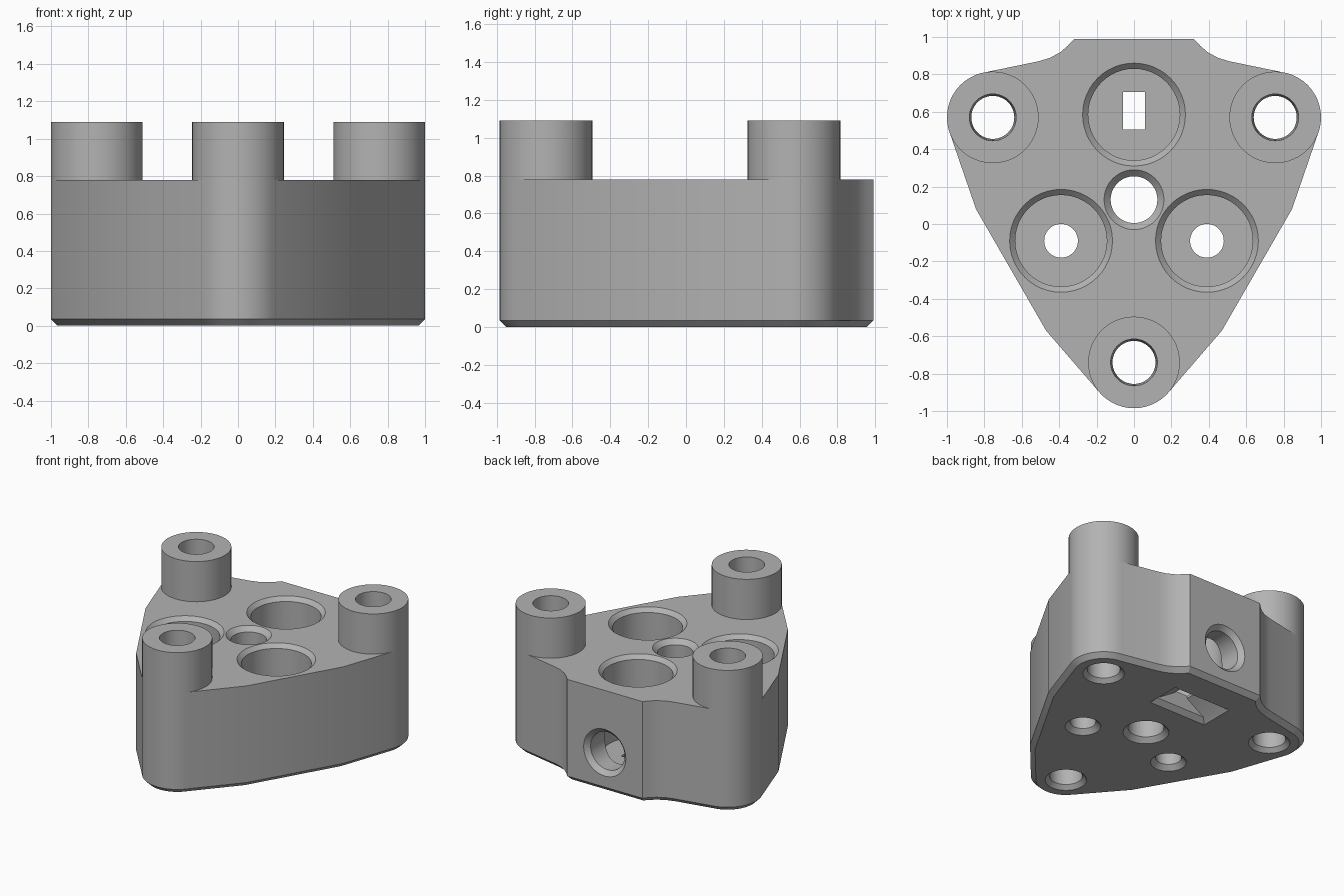
import bpy, bmesh, math
from mathutils import Vector, Matrix

cube = bpy.data.objects.get("Cube")
if cube:
    bpy.data.objects.remove(cube, do_unlink=True)

grey = bpy.data.materials.new("mid_grey")
grey.use_nodes = True
grey.diffuse_color = (0.45, 0.45, 0.45, 1)
grey.node_tree.nodes["Principled BSDF"].inputs["Base Color"].default_value = (0.45, 0.45, 0.45, 1)

SEG = 48
TOP, BOSS_TOP, CHAMFER = 0.78, 1.09, 0.035
BOSS_R = 0.245
BOSSES = {"left_boss": (0.755, 0.57), "right_boss": (-0.755, 0.57), "front_boss": (0, -0.74)}


def loft(name, rings, caps=True):
    """Skin a stack of equal-length point rings into one object."""
    bm = bmesh.new()
    rows = [[bm.verts.new(p) for p in ring] for ring in rings]
    n = len(rows[0])
    for a, b in zip(rows, rows[1:]):
        for i in range(n):
            j = (i + 1) % n
            bm.faces.new((a[i], a[j], b[j], b[i]))
    if caps:
        bm.faces.new(rows[0][::-1])
        bm.faces.new(rows[-1])
        bmesh.ops.recalc_face_normals(bm, faces=bm.faces)
    mesh = bpy.data.meshes.new(name)
    bm.to_mesh(mesh)
    bm.free()
    mesh.materials.append(grey)
    obj = bpy.data.objects.new(name, mesh)
    bpy.context.collection.objects.link(obj)
    return obj


def circle(r, z, cx=0, cy=0):
    return [(cx + r * math.cos(math.tau * i / SEG), cy + r * math.sin(math.tau * i / SEG), z)
            for i in range(SEG)]


def turned(name, profile, centre=(0, 0), caps=True):
    return loft(name, [circle(r, z, *centre) for r, z in profile], caps)


def rect(hx, hy, z, cy):
    return [(sx * hx, cy + sy * hy, z) for sx, sy in ((-1, -1), (1, -1), (1, 1), (-1, 1))]


def arc(cx, cy, start, end, steps):
    angles = [math.radians(start + (end - start) * i / steps) for i in range(steps + 1)]
    return [(cx + BOSS_R * math.cos(a), cy + BOSS_R * math.sin(a)) for a in angles]


def inset(points, d):
    """Offset a clockwise outline inwards with mitred corners."""
    result = []
    for i, p in enumerate(points):
        e1 = (p - points[i - 1]).normalized()
        e2 = (points[(i + 1) % len(points)] - p).normalized()
        n1, n2 = Vector((e1.y, -e1.x)), Vector((e2.y, -e2.x))
        result.append(p + (n1 + n2) * d / (1 + n1.dot(n2)))
    return result


def finish(obj):
    bpy.ops.object.select_all(action="DESELECT")
    obj.select_set(True)
    bpy.context.view_layer.objects.active = obj
    bpy.ops.object.shade_smooth_by_angle(angle=math.radians(25))


# Body: mirrored outline, chamfered along the bottom edge
half = [(0.32, 0.99), (0.355, 0.952), (0.395, 0.918), (0.45, 0.888), (0.51, 0.87)]
half += arc(*BOSSES["left_boss"], 82.5, -22.5, 14)
half += [(0.845, 0.08), (0.47, -0.57)]
half += arc(*BOSSES["front_boss"], -37.5, -90, 7)
outline = [Vector(p) for p in half + [(-x, y) for x, y in half[-2::-1]]]
small = inset(outline, CHAMFER)
body = loft("body", [[(p.x, p.y, z) for p in ring] for ring, z in
                     ((small, 0), (outline, CHAMFER), (outline, TOP))])

# Cutters for the bores, screw holes, rear port and bottom slot
cutters = []
for name, centre in BOSSES.items():
    cutters.append(turned(name + "_hole_cutter", [(0.165, -0.02), (0.115, 0.03), (0.122, TOP),
                                                  (0.125, BOSS_TOP)], centre))
cutters.append(turned("centre_hole_cutter", [(0.18, -0.02), (0.125, 0.035), (0.125, TOP - 0.035),
                                             (0.18, TOP + 0.02)], (0, 0.13)))
for x in (-0.39, 0.39):
    cutters.append(turned("front_bore_cutter", [(0.145, -0.02), (0.09, 0.035), (0.09, 0.15), (0.245, 0.15),
                                                (0.245, TOP - 0.03), (0.295, TOP + 0.02)], (x, -0.09)))
cutters.append(turned("rear_bore_cutter", [(0.245, 0.15), (0.245, TOP - 0.03),
                                           (0.295, TOP + 0.02)], (0, 0.585)))
port = turned("rear_port_cutter", [(0.145, 0.62), (0.145, 0.955), (0.2, 1.01)])
port.data.transform(Matrix.Translation((0, 0, 0.3)) @ Matrix.Rotation(-math.pi / 2, 4, "X"))
cutters.append(port)
cutters.append(loft("slot_cutter", [rect(0.265, 0.155, -0.02, 0.605), rect(0.21, 0.1, 0.035, 0.605),
                                    rect(0.06, 0.1, 0.13, 0.605), rect(0.06, 0.1, 0.25, 0.605)]))

bpy.context.view_layer.objects.active = body
for cutter in cutters:
    cutter.hide_render = True
    mod = body.modifiers.new("cut", "BOOLEAN")
    mod.operation = "DIFFERENCE"
    mod.solver = "EXACT"
    mod.object = cutter
    bpy.ops.object.modifier_apply(modifier=mod.name)
    bpy.data.objects.remove(cutter, do_unlink=True)
finish(body)

# Bosses: open-bottomed tubes standing on the body
for name, centre in BOSSES.items():
    finish(turned(name, [(BOSS_R, TOP), (BOSS_R, BOSS_TOP), (0.125, BOSS_TOP), (0.122, TOP)],
                  centre, caps=False))
